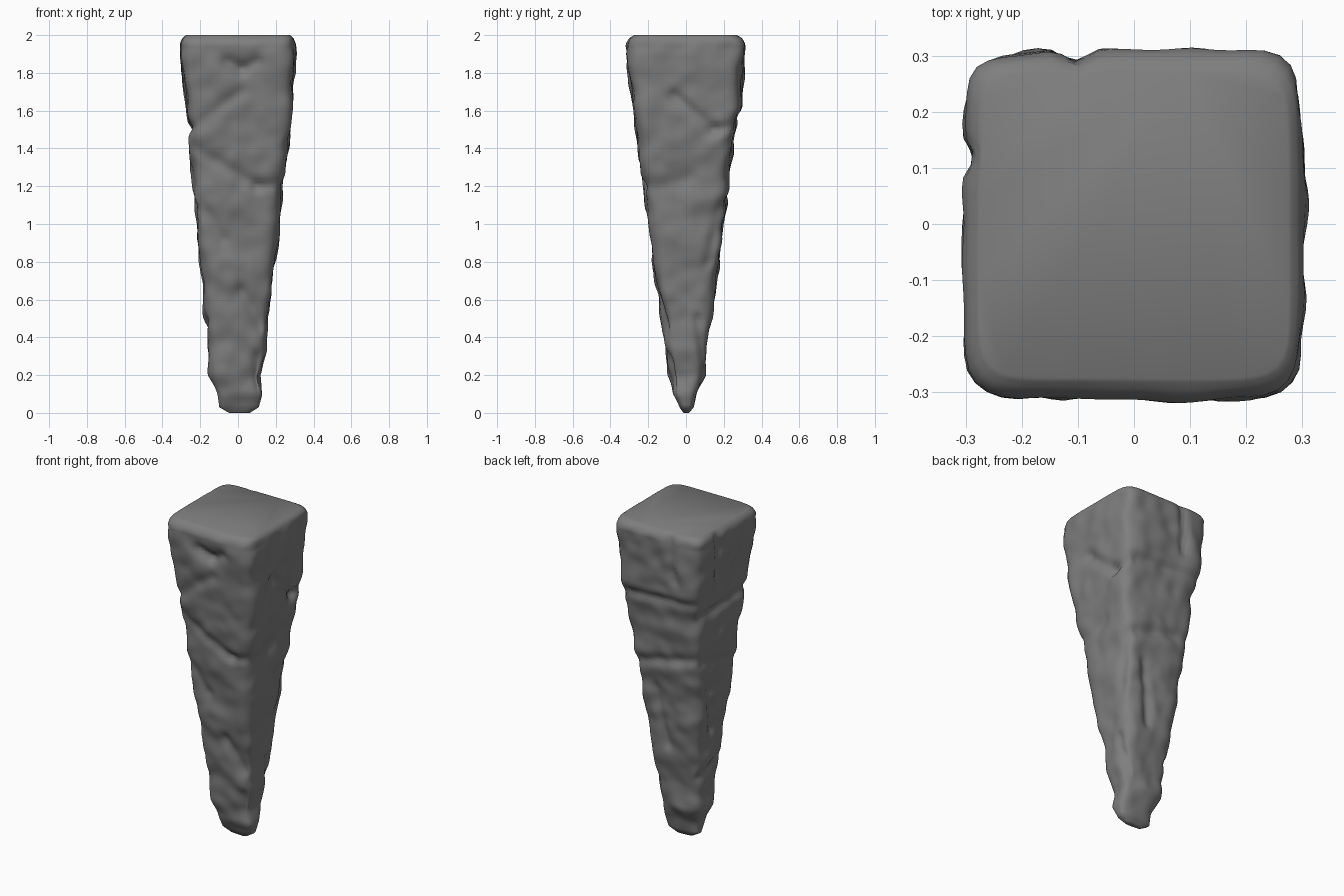
import bpy, bmesh, math
from mathutils import Vector, noise

# Silhouette: z, left x, right x, front y, back y
PROFILE = [
    (0.00, -.05, .06, -.012, .015), (0.03, -.10, .11, -.035, .04),
    (0.10, -.11, .13, -.070, .06), (0.20, -.15, .12, -.085, .10),
    (0.35, -.16, .155, -.11, .11), (0.50, -.175, .16, -.125, .135),
    (0.80, -.205, .20, -.175, .175), (1.00, -.22, .225, -.195, .195),
    (1.20, -.235, .24, -.225, .23), (1.45, -.26, .27, -.26, .25),
    (1.60, -.275, .285, -.28, .29), (1.90, -.31, .31, -.31, .31),
    (1.96, -.31, .305, -.31, .31), (1.985, -.295, .295, -.295, .295),
    (2.00, -.275, .275, -.275, .27)]

# Chiselled creases: face, (across, z) start and end, depth, width
CREASES = [
    ('front', -.06, 1.86, .02, 1.82, .025, .03), ('front', .02, 1.82, .10, 1.86, .020, .03),
    ('front', -.28, 1.48, .02, 1.70, .016, .035), ('front', -.26, 1.42, .10, 1.20, .020, .035),
    ('front', .10, 1.20, .24, 1.21, .018, .03), ('front', -.20, 1.12, -.08, .92, .015, .03),
    ('front', .02, .65, .12, .45, .014, .03), ('front', .10, .30, .12, .14, .015, .03),
    ('right', -.06, 1.68, .15, 1.50, .020, .03), ('right', .15, 1.50, .26, 1.52, .022, .03),
    ('right', -.20, 1.18, .02, 1.25, .014, .04), ('right', .19, 1.10, .12, .80, .018, .03),
    ('right', .06, .50, .10, .25, .015, .025),
    ('back', -.10, 1.98, -.12, 1.70, .022, .025), ('back', -.28, 1.58, .20, 1.55, .020, .03),
    ('back', -.20, 1.20, .15, 1.12, .016, .03), ('back', .08, .95, .02, .60, .018, .03),
    ('left', -.28, 1.52, .20, 1.48, .022, .03), ('left', .12, 1.98, .10, 1.70, .018, .025),
    ('left', -.20, 1.08, .15, 1.18, .016, .03), ('left', .10, 1.05, .02, .70, .018, .03),
    ('left', -.08, .50, .10, .42, .016, .03)]
NORMALS = {'front': Vector((0, -1, 0)), 'back': Vector((0, 1, 0)),
           'left': Vector((-1, 0, 0)), 'right': Vector((1, 0, 0))}


def section(z):
    for a, b in zip(PROFILE, PROFILE[1:]):
        if z <= b[0]:
            t = (z - a[0]) / (b[0] - a[0])
            return [a[i] + (b[i] - a[i]) * t for i in range(1, 5)]
    return PROFILE[-1][1:]


def seg_dist(u, z, u0, z0, u1, z1):
    d = Vector((u1 - u0, z1 - z0))
    p = Vector((u - u0, z - z0))
    t = max(0, min(1, p.dot(d) / d.length_squared))
    return (p - d * t).length


def rock_point(ang, z):
    xl, xr, yf, yb = section(z)
    n = 3.0 + 5.5 * min(1, z / 1.9)
    c, s = math.cos(ang), math.sin(ang)
    k = (abs(c) ** n + abs(s) ** n) ** (-1 / n)
    x, y = c * k, s * k
    p = Vector(((xl + xr) / 2 + x * (xr - xl) / 2, (yf + yb) / 2 + y * (yb - yf) / 2, z))
    out = Vector((x ** 5, y ** 5, 0)).normalized()
    # rough stone surface, calm at the flat top and the tip
    fade = min(1, (2.0 - z) / .06) * min(1, .25 + z / .25)
    bump = .017 * noise.noise(p * 5 + Vector((3, 7, 1))) + .010 * noise.noise(p * 12) - .002
    q = p + out * bump * fade
    for face, u0, z0, u1, z1, depth, width in CREASES:
        w = out.dot(NORMALS[face])
        if w > .3:
            u = p.x if face in ('front', 'back') else p.y
            d = seg_dist(u, z, u0, z0, u1, z1)
            q -= NORMALS[face] * depth * w * math.exp(-(d / width) ** 2) * min(1, (2.02 - z) / .06)
    return q


# Tapered stone spike
SIDES = 96
levels = [0, .006, .015, .03, .045] + [.06 + i * .02 for i in range(95)] + \
         [1.955, 1.97, 1.98, 1.988, 1.995, 2.0]
bm = bmesh.new()
rings = []
for z in levels:
    ring = []
    for i in range(SIDES):
        a = 2 * math.pi * i / SIDES
        ring.append(bm.verts.new(rock_point(a, z)))
    rings.append(ring)
for lo, hi in zip(rings, rings[1:]):
    for i in range(SIDES):
        j = (i + 1) % SIDES
        bm.faces.new((lo[i], lo[j], hi[j], hi[i]))
bm.faces.new(rings[-1])
bm.faces.new(rings[0][::-1])
for f in bm.faces:
    f.smooth = True
mesh = bpy.data.meshes.new("stone_spike")
bm.to_mesh(mesh)
bm.free()
spike = bpy.data.objects.new("stone_spike", mesh)
bpy.context.collection.objects.link(spike)

# Grey stone colour
stone = bpy.data.materials.new("grey stone")
stone.diffuse_color = (.21, .21, .21, 1)
mesh.materials.append(stone)
